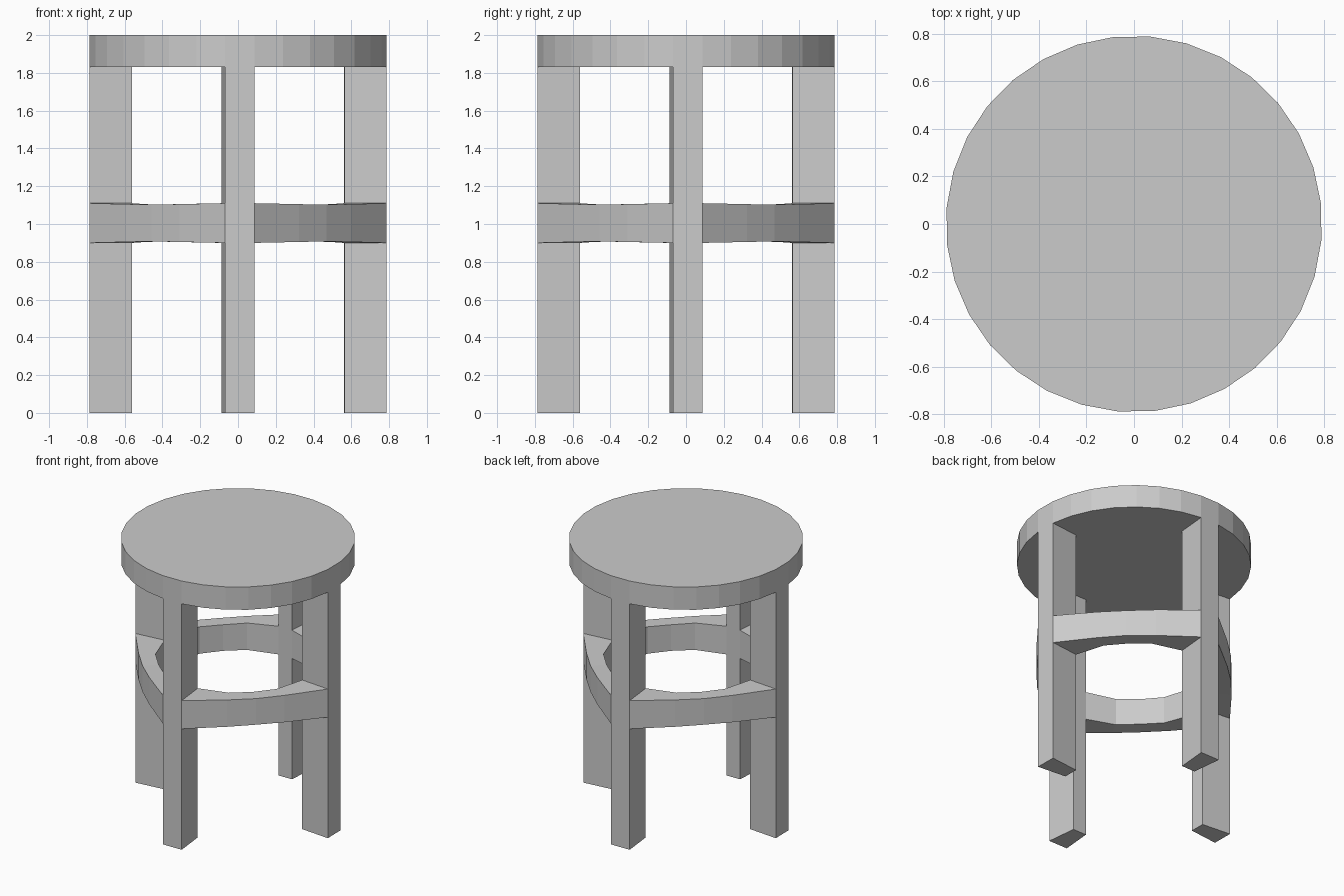
import bpy, bmesh, math

if "Cube" in bpy.data.objects:
    bpy.data.objects.remove(bpy.data.objects["Cube"])

R_OUT, R_IN = 0.79, 0.565      # outer and inner radius of the ring the parts are cut from
TWIST = 0.65                   # the whole stool is turned very slightly
HALF = 5.625                   # half of one of 32 segments


def polar(r, deg):
    a = math.radians(deg)
    return r * math.cos(a), r * math.sin(a)


def strip(name, rows):
    """Solid swept through rows of (outer radius, inner radius, angle, z low, z high)."""
    bm = bmesh.new()
    loops = []
    for ro, ri, ang, z0, z1 in rows:
        o, i = polar(ro, ang), polar(ri, ang)
        loops.append([bm.verts.new((*p, z)) for p, z in ((o, z0), (o, z1), (i, z1), (i, z0))])
    for a, b in zip(loops, loops[1:]):
        for k in range(4):
            n = (k + 1) % 4
            bm.faces.new((a[k], a[n], b[n], b[k]))
    bm.faces.new(loops[0])
    bm.faces.new(loops[-1][::-1])
    bmesh.ops.recalc_face_normals(bm, faces=bm.faces)
    me = bpy.data.meshes.new(name)
    bm.to_mesh(me)
    bm.free()
    ob = bpy.data.objects.new(name, me)
    bpy.context.collection.objects.link(ob)
    return ob


# Round seat
bpy.ops.mesh.primitive_cylinder_add(vertices=32, radius=R_OUT, depth=0.17, location=(0, 0, 1.915))
seat = bpy.context.object
seat.name = "seat"
# half-segment offset puts a flat facet above each leg
seat.rotation_euler.z = math.radians(HALF + TWIST)

for side, turn in (("right", 0), ("back", 90), ("left", 180), ("front", 270)):
    t = turn + TWIST
    # Wedge-shaped leg under one seat facet
    strip(side + "_leg", [(R_OUT, R_IN, t - HALF, 0, 1.83),
                          (R_OUT, R_IN, t + HALF, 0, 1.83)])
    # Bowed rail to the next leg, thinner in the middle
    strip(side + "_rail", [(R_OUT, R_IN, t + HALF, 0.90, 1.11),
                           (0.675, 0.56, t + 28, 0.905, 1.105),
                           (0.655, 0.545, t + 45, 0.908, 1.102),
                           (0.675, 0.56, t + 62, 0.905, 1.105),
                           (R_OUT, R_IN, t + 90 - HALF, 0.90, 1.11)])
